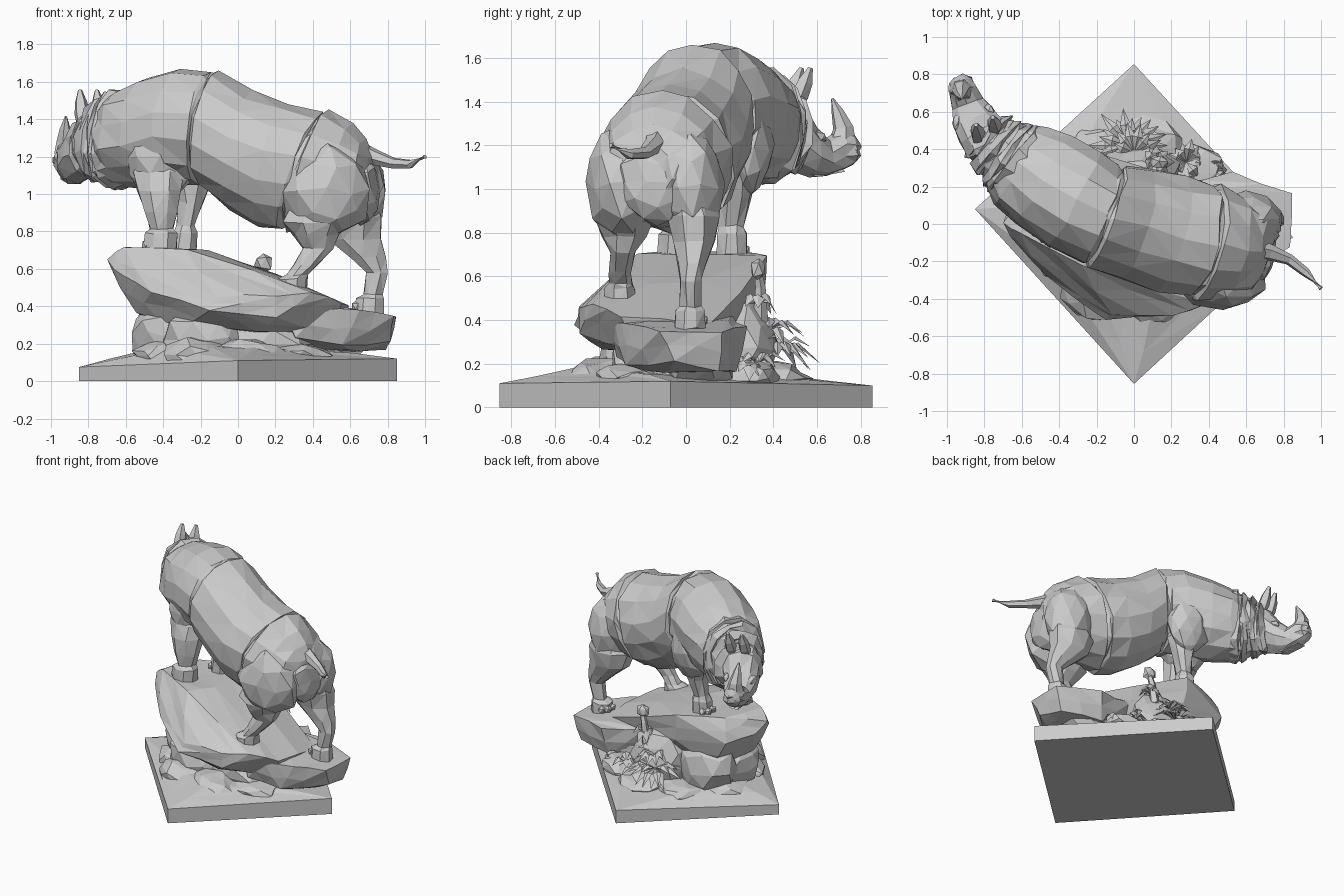
import bpy, bmesh, math, random
from mathutils import Vector as V

random.seed(4)


def jit(a):
    return V([random.uniform(-a, a) for _ in range(3)])


def finish(name, bm):
    bmesh.ops.recalc_face_normals(bm, faces=bm.faces[:])
    bmesh.ops.triangulate(bm, faces=bm.faces[:])
    me = bpy.data.meshes.new(name)
    bm.to_mesh(me)
    bm.free()
    ob = bpy.data.objects.new(name, me)
    bpy.context.collection.objects.link(ob)
    return ob


def hull(name, pts, rough=0, bulge=0):
    bm = bmesh.new()
    for p in pts:
        bm.verts.new(p)
    bmesh.ops.convex_hull(bm, input=bm.verts[:])
    bmesh.ops.delete(bm, geom=[v for v in bm.verts if not v.link_faces], context='VERTS')
    if rough:
        old = set(bm.verts)
        bmesh.ops.subdivide_edges(bm, edges=bm.edges[:], cuts=1, smooth=bulge, use_grid_fill=True)
        for v in bm.verts:
            if v not in old and v.co.z > .13:
                v.co += jit(rough)
    return finish(name, bm)


def lump(name, c, r, j=0.08, sub=2):
    bm = bmesh.new()
    bmesh.ops.create_icosphere(bm, subdivisions=sub, radius=1)
    for v in bm.verts:
        p = v.co + jit(j)
        v.co = V([c[i] + p[i] * r[i] for i in range(3)])
    return finish(name, bm)


def loft(name, rings, n=12, j=0.0):
    """rings: (centre, side vector, up vector)"""
    bm = bmesh.new()
    loops = []
    for c, u, w in rings:
        loops.append([bm.verts.new(c + u * math.cos(a) + w * math.sin(a) + jit(j))
                      for a in [math.tau * (k + .5) / n for k in range(n)]])
    for a, b in zip(loops, loops[1:]):
        for k in range(n):
            bm.faces.new((a[k], a[(k + 1) % n], b[(k + 1) % n], b[k]))
    bm.faces.new(loops[0])
    bm.faces.new(loops[-1])
    return finish(name, bm)


def torso(name, secs, n=14, j=0.012):
    """secs: x, y, z top, z bottom, half width, lean, seam flag"""
    rings = []
    for i, (x, y, zt, zb, w, lean, seam) in enumerate(secs):
        a, b = secs[max(i - 1, 0)], secs[min(i + 1, len(secs) - 1)]
        t = V((b[0] - a[0], b[1] - a[1], 0)).normalized()
        side = V((-t.y, t.x, 0))
        up = (V((0, 0, 1)) - t * lean) * (zt - zb) / 2
        c = V((x, y, (zt + zb) / 2))
        steps = [(-.02, 1.03), (-.008, .94), (.008, .94), (.02, 1.01)] if seam else [(0, 1)]
        for d, s in steps:
            rings.append((c + t * d, side * w * s, up * s))
    return loft(name, rings, n, j)


def leg(name, secs, n=8):
    """secs: x, y, z, half size x, half size y"""
    return loft(name, [(V(s[:3]), V((s[3], 0, 0)), V((0, s[4], 0))) for s in secs], n, .006)


def spike(name, pts, radii, n=6):
    rings = []
    for i, (p, r) in enumerate(zip(pts, radii)):
        t = (V(pts[min(i + 1, len(pts) - 1)]) - V(pts[max(i - 1, 0)])).normalized()
        u = t.orthogonal().normalized()
        rings.append((V(p), u * r, t.cross(u) * r))
    return loft(name, rings, n)


# square plinth turned to a diamond, with rough ground on top
corners = [(0, -.855), (.85, -.07), (0, .855), (-.85, .08)]
hull("plinth", [(x, y, 0) for x, y in corners] +
     [(x, y, z) for (x, y), z in zip(corners, (.11, .12, .10, .075))] +
     [(-.4, -.25, .17), (-.15, -.42, .19), (.08, -.5, .18), (.4, -.25, .17), (.3, .3, .15),
      (-.3, .4, .15), (-.5, .1, .17)], .01)
for i in range(9):
    a = i * math.tau / 9
    lump("ground_mound", (.4 * math.cos(a), .4 * math.sin(a), .13),
         (.2, .17, random.uniform(.06, .11)), .15)

# upper rock slab and the lower ledge under the hind feet
hull("rock_slab", [
    (-.62, -.05, .71), (-.28, -.22, .70), (-.5, .25, .71), (-.18, .37, .69), (-.15, -.05, .70),
    (-.70, .0, .65), (-.67, .12, .58), (-.55, .3, .55), (-.62, -.12, .56), (-.46, -.29, .48),
    (-.15, -.51, .37), (-.12, -.48, .45), (.2, -.49, .46), (.40, -.43, .47), (.2, -.48, .34), (.56, -.3, .42),
    (.6, .1, .38), (.15, .24, .54), (-.16, .36, .5), (-.55, -.05, .36), (-.3, -.3, .30),
    (.1, -.38, .27), (.5, -.2, .26), (.1, .2, .25), (-.4, .25, .32)], .01, .05)
hull("rock_ledge", [
    (.25, -.3, .40), (.45, -.33, .38), (.65, -.26, .38), (.83, -.12, .35), (.84, .17, .34), (.52, .27, .37), (.2, .2, .42),
    (.3, -.32, .24), (.55, -.27, .19), (.82, -.06, .21), (.79, .15, .17), (.65, -.1, .15), (.5, .24, .17),
    (.25, .15, .17)], .01, .05)

# boulders holding the slab
for c, r in [((-.38, -.02, .25), (.19, .22, .18)), ((-.18, -.2, .23), (.24, .2, .17)),
             ((-.3, .18, .28), (.24, .18, .23)), ((.1, -.1, .2), (.35, .25, .15)),
             ((.02, .27, .27), (.24, .15, .23)), ((.4, .05, .2), (.3, .18, .14))]:
    lump("support_boulder", c, r, .1)

# body with plate seams, rump to neck
torso("body", [
    (.72, -.17, 1.20, .95, .13, 0, 0), (.67, -.15, 1.29, .87, .23, .05, 0),
    (.55, -.13, 1.38, .82, .28, .2, 0), (.36, -.09, 1.44, .81, .31, .35, 1),
    (.19, -.05, 1.49, .82, .32, .25, 0), (.02, .0, 1.55, .92, .31, .18, 0),
    (-.16, .05, 1.66, 1.04, .28, .12, 1), (-.32, .13, 1.67, 1.06, .29, .05, 0),
    (-.48, .23, 1.62, 1.04, .285, 0, 0), (-.6, .31, 1.57, 1.03, .25, 0, 0),
    (-.66, .36, 1.53, 1.03, .21, 0, 0)])

# skin folds round the neck
torso("neck_folds", [
    (-.56, .28, 1.55, 1.05, .2, 0, 0), (-.66, .36, 1.55, 1.02, .22, 0, 1),
    (-.71, .40, 1.52, 1.05, .19, 0, 1), (-.765, .45, 1.46, 1.07, .165, 0, 1),
    (-.80, .50, 1.40, 1.10, .12, 0, 0)], 12, .014)

# head tapering to the snout
torso("head", [
    (-.77, .42, 1.43, 1.10, .14, 0, 0), (-.82, .50, 1.41, 1.08, .135, 0, 0),
    (-.86, .57, 1.31, 1.055, .12, 0, 0), (-.89, .645, 1.23, 1.06, .09, 0, 0),
    (-.915, .71, 1.27, 1.08, .078, 0, 0), (-.93, .765, 1.25, 1.11, .062, 0, 0),
    (-.94, .79, 1.21, 1.15, .03, 0, 0)], 10, .006)
hull("lower_jaw", [(-.80, .52, 1.09), (-.92, .53, 1.09), (-.84, .6, 1.055), (-.91, .6, 1.055),
                   (-.88, .73, 1.08), (-.95, .73, 1.08), (-.87, .65, 1.14), (-.95, .65, 1.14)])
spike("horn", [(-.92, .715, 1.22), (-.925, .72, 1.28), (-.925, .695, 1.35), (-.92, .67, 1.415)],
      (.065, .048, .03, .006))
for s in (-1, 1):
    x, y = -.79 + .045 * s, .46 + .02 * s
    spike("ear", [(x, y, 1.36), (x, y + .04, 1.43), (x - .005, y + .065, 1.49), (x - .01, y + .09, 1.555)],
          (.025, .042, .036, .012), 5)
    lump("brow", (-.86 + .085 * s, .57 + .03 * s, 1.24), (.03, .045, .035), .15, 1)
    lump("nostril_fold", (-.93 + .042 * s, .745 + .02 * s, 1.18), (.025, .03, .03), .15, 1)

# shoulders and haunches
lump("near_shoulder", (-.42, .05, 1.19), (.19, .14, .22))
lump("far_shoulder", (-.26, .28, 1.19), (.17, .12, .22))
lump("near_haunch", (.47, -.29, 1.02), (.24, .17, .26))
lump("far_haunch", (.60, .02, 1.02), (.19, .15, .26))
lump("rump", (.66, -.14, 1.03), (.10, .18, .19))

# legs
leg("near_front_leg", [(-.42, .05, 1.25, .08, .06), (-.42, .01, 1.12, .15, .10), (-.42, -.01, 1.02, .125, .11),
                       (-.41, -.03, .9, .09, .09), (-.41, -.04, .815, .065, .065), (-.41, -.05, .79, .09, .08),
                       (-.42, -.05, .69, .095, .085)])
leg("far_front_leg", [(-.25, .22, 1.2, .08, .06), (-.25, .23, 1.08, .12, .10), (-.25, .22, .96, .07, .08),
                      (-.28, .21, .83, .055, .06), (-.28, .21, .79, .07, .07), (-.29, .21, .68, .078, .075)])
leg("near_hind_leg", [(.44, -.27, 1.0, .14, .1), (.42, -.28, .85, .19, .14), (.42, -.28, .78, .13, .11),
                      (.43, -.29, .71, .09, .065), (.36, -.3, .62, .065, .055), (.32, -.3, .565, .06, .06),
                      (.29, -.3, .545, .085, .075), (.28, -.3, .46, .09, .08)])
leg("far_hind_leg", [(.62, .0, 1.05, .1, .1), (.6, .03, .88, .18, .13), (.62, .04, .76, .15, .10),
                     (.70, .03, .66, .105, .07), (.745, .02, .58, .06, .05), (.72, .02, .46, .055, .05),
                     (.705, .02, .44, .075, .07), (.70, .02, .36, .085, .08)])
for x, y, z in [(-.43, -.05, .73), (-.3, .21, .72), (.27, -.3, .50), (.69, .02, .40)]:
    for a in (2.0, 2.7, 3.5):
        lump("toe", (x + .06 * math.cos(a), y + .06 * math.sin(a), z), (.03, .03, .03), .1, 1)

# tail
spike("tail", [(.62, -.13, 1.24), (.72, -.15, 1.20), (.83, -.19, 1.165), (.92, -.26, 1.16), (1.0, -.345, 1.2)],
      (.06, .045, .03, .025, .012))


# leafy plants behind the rock
def leaf(bm, base, d, length, width):
    d = d.normalized()
    side = d.cross(V((.1, .2, 1))).normalized() * width
    mid = base + d * length * .55 + V((0, 0, .02))
    tip = base + d * length - V((0, 0, .03))
    b, l, r, t, m = [bm.verts.new(p) for p in (base, mid + side, mid - side, tip, mid + V((0, 0, .015)))]
    for f in ((b, l, m), (l, t, m), (t, r, m), (r, b, m)):
        bm.faces.new(f)


bm = bmesh.new()
for centre, count, size in [((-.03, .42, .27), 22, .22), ((.0, .38, .36), 14, .17), ((.12, .33, .48), 8, .1),
                            ((.28, .33, .2), 14, .14), ((.43, .29, .17), 8, .09)]:
    for i in range(count):
        a = math.tau * i / count
        d = V((math.cos(a), math.sin(a), random.uniform(-.5, .35)))
        leaf(bm, V(centre), d, size * random.uniform(.7, 1.05), .03)
finish("leaves", bm)
spike("plant_stalk", [(.07, .35, .25), (.1, .34, .42), (.12, .34, .55), (.14, .33, .62)], (.04, .035, .025, .018), 5)
lump("plant_bud", (.135, .33, .63), (.05, .04, .055), .15, 1)
